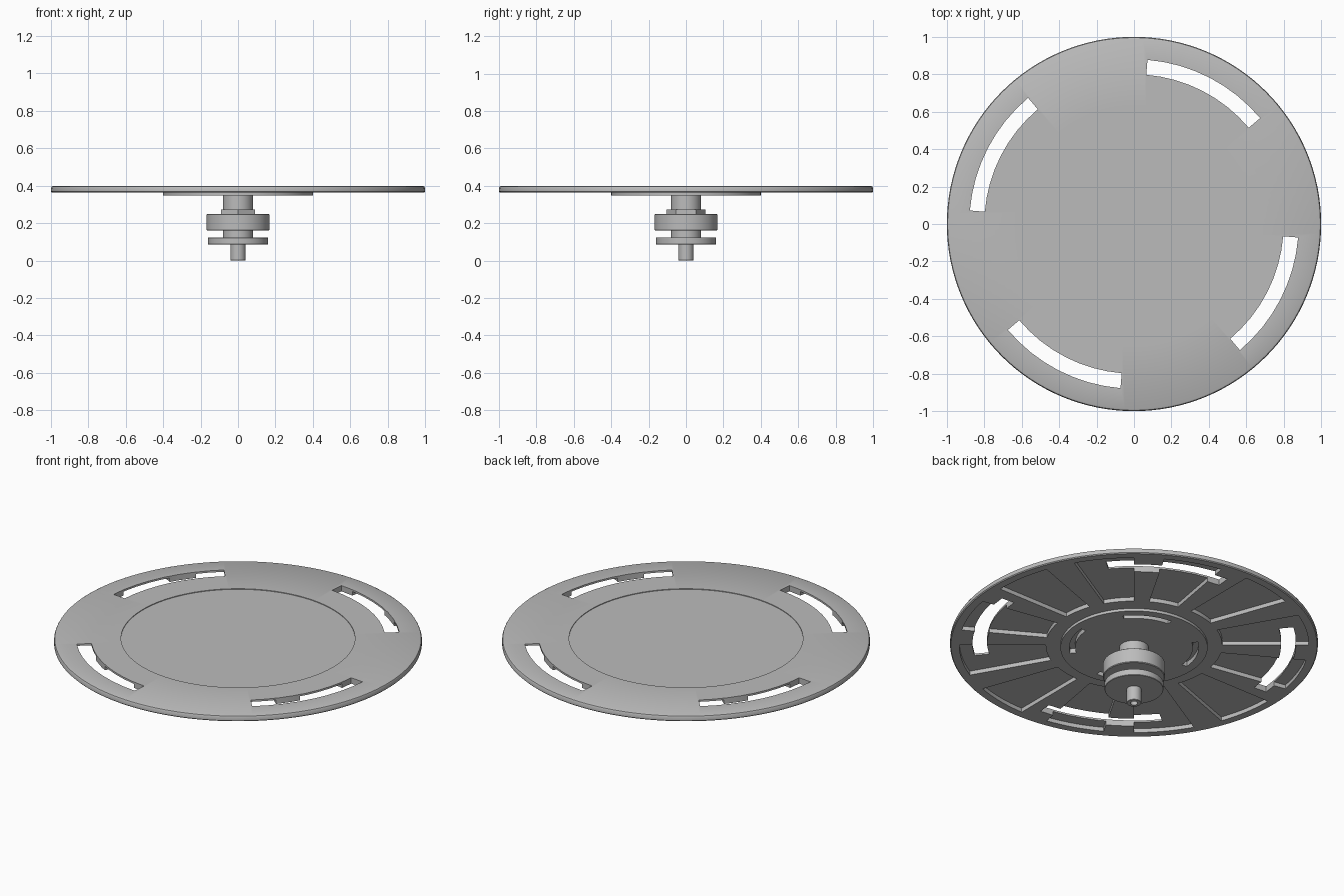
import bpy
import bmesh
from math import cos, sin, pi, radians

cube = bpy.data.objects.get("Cube")
if cube:
    bpy.data.objects.remove(cube, do_unlink=True)

grey = bpy.data.materials.new("machined_grey")
grey.use_nodes = True
colour = (0.5, 0.5, 0.5, 1)
grey.diffuse_color = colour
grey.node_tree.nodes["Principled BSDF"].inputs["Base Color"].default_value = colour


def finish(bm, name):
    bmesh.ops.recalc_face_normals(bm, faces=bm.faces)
    mesh = bpy.data.meshes.new(name)
    bm.to_mesh(mesh)
    bm.free()
    mesh.materials.append(grey)
    obj = bpy.data.objects.new(name, mesh)
    bpy.context.collection.objects.link(obj)
    return obj


def smooth(obj):
    bpy.ops.object.select_all(action='DESELECT')
    obj.select_set(True)
    bpy.context.view_layer.objects.active = obj
    bpy.ops.object.shade_smooth_by_angle(angle=radians(30))


def lathe(name, profile, sides=64):
    """Turn (radius, height) points around z; the ends are capped."""
    bm = bmesh.new()
    rings = [[bm.verts.new((r * cos(2 * pi * i / sides), r * sin(2 * pi * i / sides), z))
              for i in range(sides)] for r, z in profile]
    for low, high in zip(rings, rings[1:]):
        for i in range(sides):
            j = (i + 1) % sides
            bm.faces.new((low[i], low[j], high[j], high[i]))
    bm.faces.new(rings[0])
    bm.faces.new(rings[-1])
    return finish(bm, name)


def cylinder(name, r, z0, z1, bevel=0.004, sides=64):
    return lathe(name, [(r - bevel, z0), (r, z0 + bevel), (r, z1 - bevel), (r - bevel, z1)], sides)


def arc_blocks(name, r0, r1, start, sweep, count, z0, z1, steps=8):
    """A ring of curved blocks, used as a cutter."""
    bm = bmesh.new()
    for k in range(count):
        rows = []
        for s in range(steps + 1):
            a = radians(start + k * 360 / count + sweep * s / steps)
            rows.append([bm.verts.new((r * cos(a), r * sin(a), z))
                         for r, z in ((r0, z0), (r1, z0), (r1, z1), (r0, z1))])
        for a, b in zip(rows, rows[1:]):
            for i in range(4):
                j = (i + 1) % 4
                bm.faces.new((a[i], a[j], b[j], b[i]))
        bm.faces.new(rows[0])
        bm.faces.new(rows[-1])
    obj = finish(bm, name)
    obj.hide_render = True
    return obj


def cut(obj, cutters):
    for cutter in cutters:
        mod = obj.modifiers.new("cut", 'BOOLEAN')
        mod.operation = 'DIFFERENCE'
        mod.solver = 'EXACT'
        mod.object = cutter
        bpy.ops.object.select_all(action='DESELECT')
        obj.select_set(True)
        bpy.context.view_layer.objects.active = obj
        bpy.ops.object.modifier_apply(modifier=mod.name)


# Platter with rounded rim and a shallow recess on top
platter = lathe("platter", [(0.995, 0.364), (1, 0.369), (1, 0.387), (0.996, 0.395),
                            (0.988, 0.399), (0.636, 0.399), (0.636, 0.395)], 128)
# Stepped plate under the platter
hub_plate = lathe("hub_plate", [(0.4, 0.348), (0.4, 0.366)], 96)

# Through slots, lightening pockets between spokes, and small inner slots
slots = arc_blocks("slot_cutter", 0.8, 0.88, 40, 45.3, 4, 0.3, 0.45)
pockets = arc_blocks("pocket_cutter", 0.48, 0.95, 0, 20, 12, 0.3, 0.388)
inner_slots = arc_blocks("inner_slot_cutter", 0.32, 0.352, 40, 45.3, 4, 0.3, 0.376)
cut(platter, [slots, pockets, inner_slots])
cut(hub_plate, [inner_slots])
for cutter in (slots, pockets, inner_slots):
    bpy.data.objects.remove(cutter, do_unlink=True)

# Hub stack, from the platter down to the spindle tip
parts = [
    platter,
    hub_plate,
    cylinder("hub_neck", 0.08, 0.255, 0.35, 0.001),
    cylinder("bearing", 0.168, 0.16, 0.25),
    cylinder("spacer", 0.08, 0.122, 0.163, 0.001),
    cylinder("flange", 0.16, 0.086, 0.124, 0.002),
    lathe("spindle", [(0.02, 0.03), (0.02, 0), (0.038, 0), (0.04, 0.002), (0.04, 0.09)], 32),
]
for part in parts:
    smooth(part)

# Hexagonal nut with corners along y
nut = cylinder("hex_nut", 0.105, 0.248, 0.274, 0.001, 6)
nut.rotation_euler.z = radians(30)
